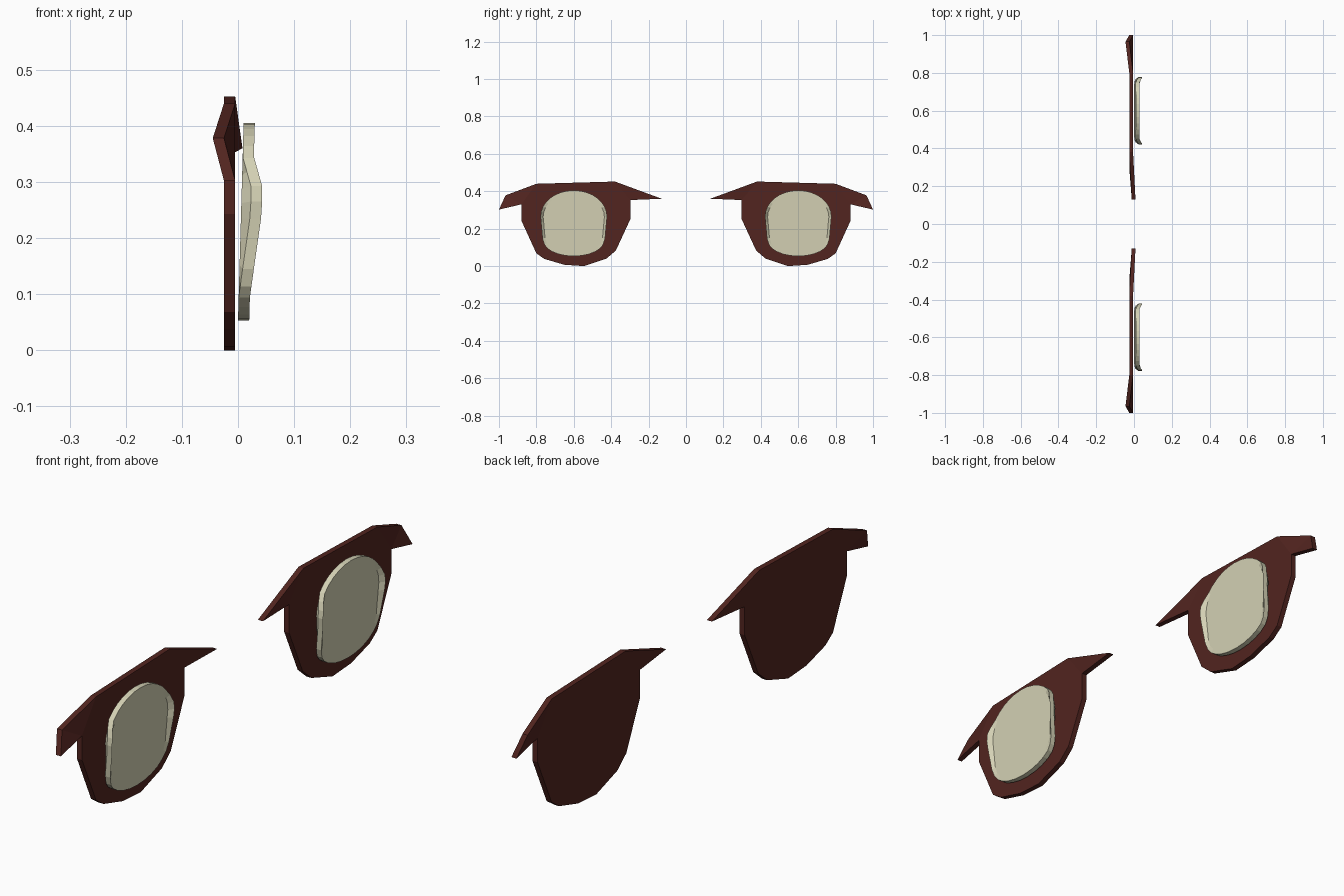
import bpy, bmesh, math

if "Cube" in bpy.data.objects:
    bpy.data.objects.remove(bpy.data.objects["Cube"])

def material(name, color):
    m = bpy.data.materials.new(name)
    m.diffuse_color = color
    m.use_nodes = True
    m.node_tree.nodes["Principled BSDF"].inputs["Base Color"].default_value = m.diffuse_color
    return m

DARK = material("dark_red_brown", (0.085, 0.018, 0.014, 1))
PALE = material("pale_cream", (0.66, 0.64, 0.46, 1))

def slab(name, points, faces, thickness, side, mat):
    """Sheet of (x, y, z) points thickened along +x, mirrored by side."""
    bm = bmesh.new()
    vs = [bm.verts.new((x, y * side, z)) for x, y, z in points]
    sheet = [bm.faces.new([vs[i] for i in f]) for f in faces]
    copy = bmesh.ops.extrude_face_region(bm, geom=sheet, use_keep_orig=True)
    moved = [g for g in copy["geom"] if isinstance(g, bmesh.types.BMVert)]
    bmesh.ops.translate(bm, verts=moved, vec=(thickness, 0, 0))
    bmesh.ops.recalc_face_normals(bm, faces=bm.faces)
    me = bpy.data.meshes.new(name)
    bm.to_mesh(me)
    bm.free()
    me.materials.append(mat)
    ob = bpy.data.objects.new(name, me)
    bpy.context.collection.objects.link(ob)

# Backing plate outline: inner tip, bent outer hook, faceted rounded body
B = -0.025
plate = [(-0.012, 0.13, 0.36), (B, 0.38, 0.452), (B, 0.80, 0.44),
         (-0.045, 0.965, 0.378), (B, 1.0, 0.302), (B, 0.88, 0.33),
         (B, 0.88, 0.243), (B, 0.80, 0.068), (B, 0.757, 0.038),
         (B, 0.65, 0.007), (B, 0.545, 0.0), (B, 0.425, 0.04),
         (B, 0.375, 0.083), (B, 0.298, 0.25), (B, 0.298, 0.353)]
plate_faces = [[0, 1, 14], [2, 3, 5], [3, 4, 5],
               [1, 2, 5, 6, 7, 8, 9, 10, 11, 12, 13, 14]]

# Pale disc: flat centre with side edges that curl forward
def disc_data():
    upper = [(math.cos(a), math.sin(a)) for a in
             [math.pi * i / 16 for i in range(17)]]
    rim = [(0.6 + 0.178 * c, 0.265 + 0.14 * s) for c, s in upper]
    rim += [(0.425, 0.235), (0.433, 0.145)]
    rim += [(0.6 - 0.162 * math.cos(a), 0.135 - 0.082 * math.sin(a)) for a in
            [math.pi * i / 12 for i in range(1, 12)]]
    rim += [(0.767, 0.145), (0.775, 0.235)]

    def base(z):
        return 0.01 * (z - 0.053) / 0.352

    def curl(z):
        t = 1 - (z - 0.29) / 0.055 if z > 0.29 else 1 - (0.245 - z) / 0.15
        return 0.017 * max(0, min(1, t))

    n = len(rim)
    pts = [(base(z) + curl(z), y, z) for y, z in rim]
    for y, z in rim:
        yi, zi = 0.6 + (y - 0.6) * 0.92, 0.23 + (z - 0.23) * 0.92
        pts.append((base(zi), yi, zi))
    faces = [[i, (i + 1) % n, n + (i + 1) % n, n + i] for i in range(n)]
    faces.append(list(range(n, 2 * n)))
    return pts, faces

disc, disc_faces = disc_data()
for side, label in ((-1, "front"), (1, "rear")):
    slab(label + "_backing_plate", plate, plate_faces, 0.02, side, DARK)
    slab(label + "_pale_disc", disc, disc_faces, 0.02, side, PALE)
